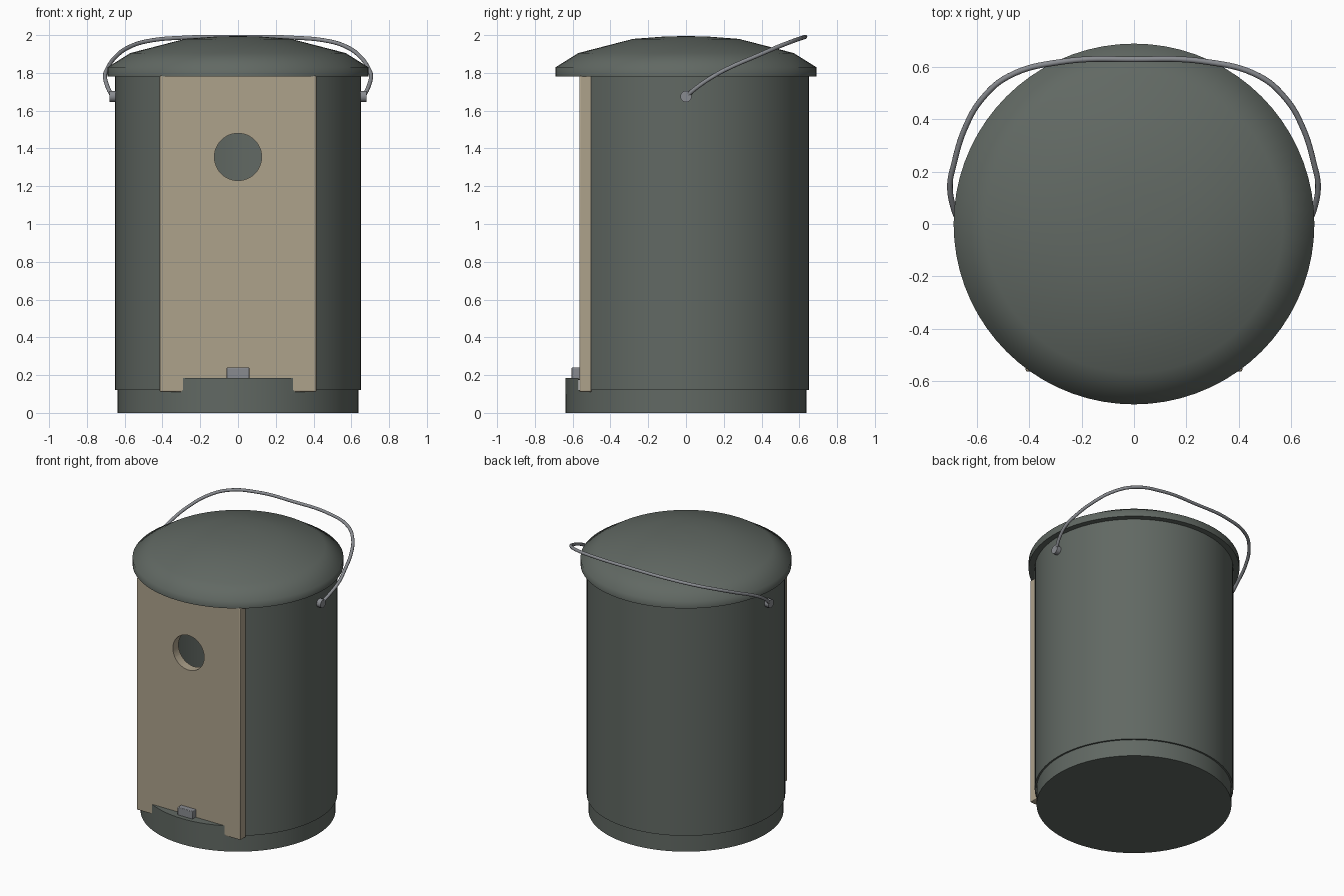
import bpy, bmesh
from math import sin, cos, pi, asin, radians

if "Cube" in bpy.data.objects:
    bpy.data.objects.remove(bpy.data.objects["Cube"])


def material(name, rgb):
    m = bpy.data.materials.new(name)
    m.diffuse_color = (*rgb, 1)
    m.use_nodes = True
    m.node_tree.nodes["Principled BSDF"].inputs["Base Color"].default_value = m.diffuse_color
    return m


GREEN = material("green_metal", (0.12, 0.14, 0.125))
WOOD = material("pale_wood", (0.42, 0.36, 0.26))
STEEL = material("steel", (0.25, 0.26, 0.28))


def finish(bm, name, mat, angle=40):
    bmesh.ops.recalc_face_normals(bm, faces=bm.faces)
    me = bpy.data.meshes.new(name)
    bm.to_mesh(me)
    bm.free()
    ob = bpy.data.objects.new(name, me)
    bpy.context.collection.objects.link(ob)
    me.materials.append(mat)
    select(ob)
    bpy.ops.object.shade_smooth_by_angle(angle=radians(angle))
    return ob


def select(ob):
    bpy.ops.object.select_all(action='DESELECT')
    ob.select_set(True)
    bpy.context.view_layer.objects.active = ob


def lathe(name, profile, mat, n=72, angle=40):
    """Revolve (r, z) points around z; both ends are capped."""
    bm = bmesh.new()
    rings = [[bm.verts.new((r * cos(2 * pi * i / n), r * sin(2 * pi * i / n), z))
              for i in range(n)] for r, z in profile]
    for a, b in zip(rings, rings[1:]):
        for i in range(n):
            j = (i + 1) % n
            bm.faces.new((a[i], a[j], b[j], b[i]))
    bm.faces.new(rings[0])
    bm.faces.new(rings[-1])
    return finish(bm, name, mat, angle)


def prism(name, pts, z0, z1, mat):
    """Extrude an (x, y) outline from z0 to z1."""
    bm = bmesh.new()
    f = bm.faces.new([bm.verts.new((x, y, z0)) for x, y in pts])
    top = bmesh.ops.extrude_face_region(bm, geom=[f], use_keep_orig=True)
    for v in top["geom"]:
        if isinstance(v, bmesh.types.BMVert):
            v.co.z = z1
    return finish(bm, name, mat)


def box(name, lo, hi, mat, bevel):
    ob = prism(name, [(lo[0], lo[1]), (hi[0], lo[1]), (hi[0], hi[1]), (lo[0], hi[1])],
               lo[2], hi[2], mat)
    m = ob.modifiers.new("bevel", 'BEVEL')
    m.width = bevel
    m.segments = 2
    return ob


def arc(r, a0, a1, n):
    """Arc points, angle measured from the front (-y)."""
    return [(r * sin(a), -r * cos(a))
            for a in (a0 + (a1 - a0) * i / n for i in range(n + 1))]


# base dish and its raised front lip
lathe("base", [(0.638, 0), (0.638, 0.12)], GREEN)
half = asin(0.29 / 0.638)
prism("base_lip", arc(0.638, -half, half, 14), 0.1, 0.185, GREEN)

# hollow body shell, open at the front
gap = asin(0.41 / 0.65)
prism("body_shell", arc(0.65, gap, 2 * pi - gap, 60) + arc(0.63, 2 * pi - gap, gap, 60),
      0.12, 1.79, GREEN)

# domed lid
lathe("lid", [(0.69, 1.78), (0.69, 1.83), (0.57, 1.905), (0.28, 1.98), (0.12, 1.992), (0.01, 1.995)],
      GREEN, angle=62)

# wooden front panel with a round entrance hole
panel = box("front_panel", (-0.415, -0.565, 0.11), (0.415, -0.5, 1.785), WOOD, 0.008)
bpy.ops.mesh.primitive_cylinder_add(vertices=48, radius=0.125, depth=0.4,
                                    location=(0, -0.53, 1.355), rotation=(pi / 2, 0, 0))
cutter = bpy.context.object
cutter.name = "hole_cutter"
cutter.hide_render = True
cutter.data.materials.append(WOOD)
cut = panel.modifiers.new("hole", 'BOOLEAN')
cut.object = cutter
cut.solver = 'EXACT'
select(panel)
for m in list(panel.modifiers):
    bpy.ops.object.modifier_apply(modifier=m.name)
bpy.data.objects.remove(cutter)
bpy.ops.object.shade_smooth_by_angle(angle=radians(35))

# latch block above the lip
box("latch", (-0.06, -0.605, 0.175), (0.06, -0.56, 0.24), STEEL, 0.004)

# handle pivots
for side, label in ((-1, "left"), (1, "right")):
    bpy.ops.mesh.primitive_cylinder_add(vertices=24, radius=0.03, depth=0.04,
                                        location=(side * 0.66, 0, 1.675), rotation=(0, pi / 2, 0))
    ob = bpy.context.object
    ob.name = label + "_handle_pivot"
    ob.data.materials.append(STEEL)
    bpy.ops.object.shade_smooth_by_angle(angle=radians(40))

# wire handle, tilted to the back
right = [(0.665, 0, 1.675), (0.69, 0.06, 1.725), (0.704, 0.15, 1.785), (0.69, 0.225, 1.825),
         (0.645, 0.37, 1.888), (0.58, 0.48, 1.935), (0.48, 0.565, 1.968),
         (0.28, 0.62, 1.987), (0, 0.63, 1.99)]
path = right + [(-x, y, z) for x, y, z in right[-2::-1]]
cu = bpy.data.curves.new("handle", 'CURVE')
cu.dimensions = '3D'
cu.bevel_depth = 0.011
cu.bevel_resolution = 3
cu.resolution_u = 8
cu.use_fill_caps = True
sp = cu.splines.new('BEZIER')
sp.bezier_points.add(len(path) - 1)
for p, co in zip(sp.bezier_points, path):
    p.co = co
    p.handle_left_type = p.handle_right_type = 'AUTO'
cu.materials.append(STEEL)
handle = bpy.data.objects.new("handle", cu)
bpy.context.collection.objects.link(handle)
select(handle)
bpy.ops.object.convert(target='MESH')
bpy.ops.object.shade_smooth_by_angle(angle=radians(40))
